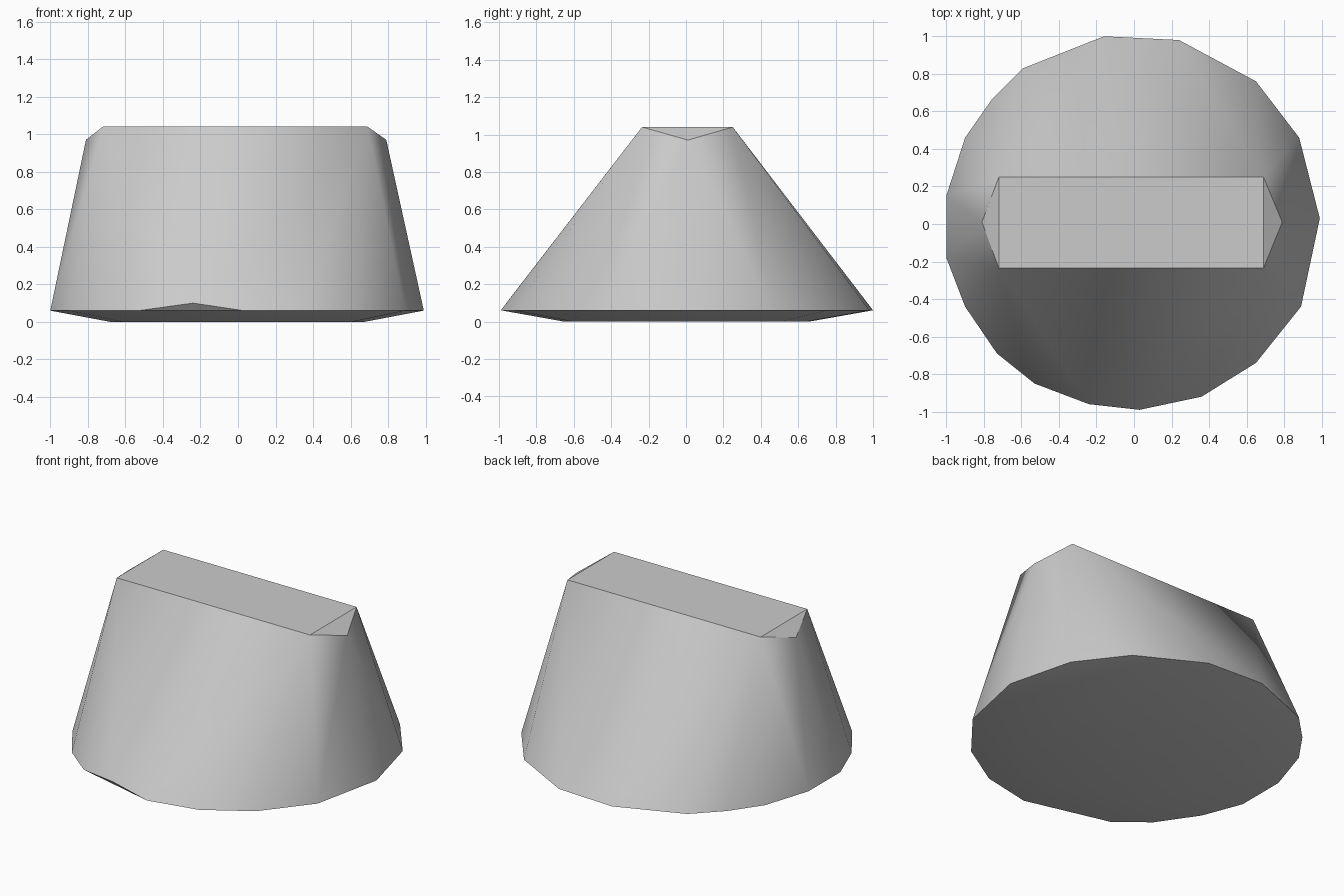
import bpy
import bmesh
import math

cube = bpy.data.objects.get("Cube")
if cube:
    bpy.data.objects.remove(cube, do_unlink=True)

RIM_Z, TOP_Z, END_Z = 0.06, 1.04, 0.97

# Uneven rounded rim, seen from above
rim = [(-0.16, 1.0), (0.24, 0.98), (0.65, 0.76), (0.88, 0.46), (0.99, 0.03),
       (0.89, -0.44), (0.65, -0.74), (0.36, -0.92), (0.03, -0.99),
       (-0.53, -0.85), (-0.73, -0.69), (-0.9, -0.44), (-1.0, -0.18),
       (-1.0, 0.15), (-0.9, 0.46), (-0.76, 0.66), (-0.59, 0.83)]
chip = (-0.24, -0.96, 0.1)

# Flat ridge with a lower point at each end
ridge = [(x, y, TOP_Z) for x in (-0.72, 0.69) for y in (-0.235, 0.25)]
ends = [(-0.81, 0.01, END_Z), (0.79, 0.01, END_Z)]

# Shallow underside
base = [(x * 0.68, y * 0.66, 0) for x, y in rim]

# Wrap the points in one tight faceted shell
bm = bmesh.new()
for p in [(x, y, RIM_Z) for x, y in rim] + [chip] + ridge + ends + base:
    bm.verts.new(p)
bmesh.ops.convex_hull(bm, input=bm.verts[:])
bmesh.ops.dissolve_limit(bm, angle_limit=math.radians(0.5),
                         verts=bm.verts[:], edges=bm.edges[:])
bmesh.ops.recalc_face_normals(bm, faces=bm.faces[:])
mesh = bpy.data.meshes.new("wedge_block")
bm.to_mesh(mesh)
bm.free()
block = bpy.data.objects.new("wedge_block", mesh)
bpy.context.collection.objects.link(block)

# Plain grey surface
grey = bpy.data.materials.new("light_grey")
grey.use_nodes = True
colour = (0.6, 0.6, 0.6, 1)
grey.diffuse_color = colour
grey.node_tree.nodes["Principled BSDF"].inputs["Base Color"].default_value = colour
mesh.materials.append(grey)

# Smooth flanks with crisp rim and ridge
bpy.ops.object.select_all(action="DESELECT")
block.select_set(True)
bpy.context.view_layer.objects.active = block
bpy.ops.object.shade_smooth_by_angle(angle=math.radians(30))
